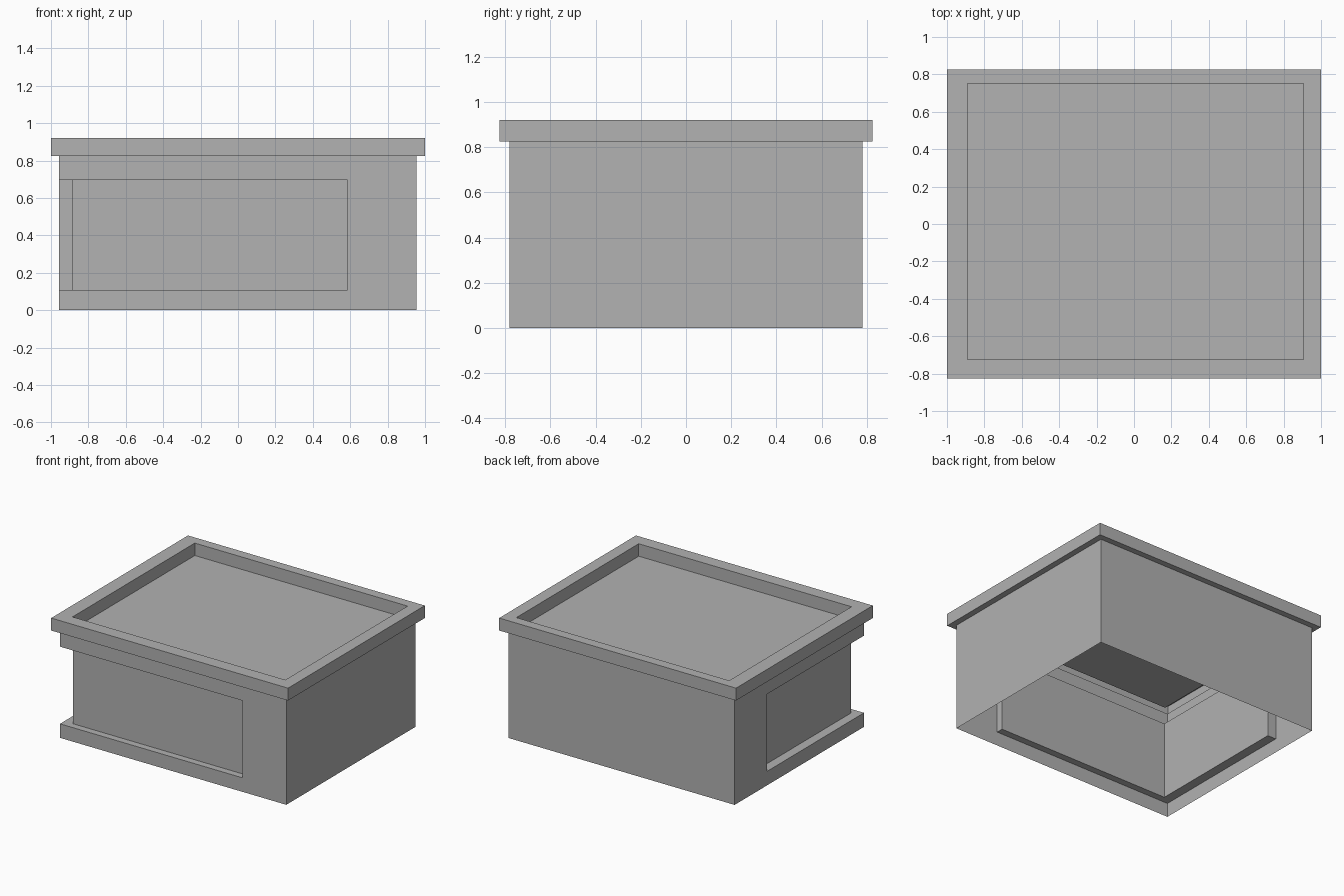
import bpy
import bmesh

default = bpy.data.objects.get("Cube")
if default:
    bpy.data.objects.remove(default, do_unlink=True)

GREY = (0.445, 0.445, 0.445, 1.0)
grey = bpy.data.materials.new("plain grey")
grey.use_nodes = True
grey.diffuse_color = GREY
grey.node_tree.nodes["Principled BSDF"].inputs["Base Color"].default_value = GREY


def rect(x0, x1, y0, y1):
    return [(x0, y0), (x1, y0), (x1, y1), (x0, y1)]


def ring(bm, outline, z):
    return [bm.verts.new((x, y, z)) for x, y in outline]


def bridge(bm, lower, upper):
    """Join two closed rings that have the same number of corners."""
    n = len(lower)
    for i in range(n):
        j = (i + 1) % n
        bm.faces.new((lower[i], lower[j], upper[j], upper[i]))


def finish(bm, name):
    bmesh.ops.remove_doubles(bm, verts=bm.verts[:], dist=0.0001)
    mesh = bpy.data.meshes.new(name)
    bm.to_mesh(mesh)
    bm.free()
    mesh.materials.append(grey)
    bpy.context.collection.objects.link(bpy.data.objects.new(name, mesh))


# Main dimensions
LEFT, RIGHT, FRONT, BACK = -0.957, 0.954, -0.78, 0.78
PANEL_X, PANEL_Y = 0.585, 0.39            # ends of the corner recess
INNER_X, INNER_Y = -0.885, -0.727         # recessed wall planes
PANEL_LOW, PANEL_HIGH = 0.107, 0.696
BODY_TOP, LID_TOP, TRAY_FLOOR = 0.825, 0.92, 0.825

# Body: open-bottomed shell whose front corner steps inward
front_end, side_end = (PANEL_X, FRONT), (LEFT, PANEL_Y)
plain = [front_end, (RIGHT, FRONT), (RIGHT, BACK), (LEFT, BACK), side_end]
corner = [(LEFT, FRONT)]
inset = [(LEFT, PANEL_Y), (INNER_X, PANEL_Y), (INNER_X, INNER_Y),
         (PANEL_X, INNER_Y), (PANEL_X, FRONT)]

bm = bmesh.new()
for outline, low, high in ((plain + corner, 0, PANEL_LOW),
                           (plain + inset[1:4], PANEL_LOW, PANEL_HIGH),
                           (plain + corner, PANEL_HIGH, BODY_TOP)):
    bridge(bm, ring(bm, outline, low), ring(bm, outline, high))

# Ledges below and above the recess, each split in two at the corner
for z, facing_up in ((PANEL_LOW, True), (PANEL_HIGH, False)):
    side, side_in, inner, front_in, front = ring(bm, inset, z)
    outer = ring(bm, corner, z)[0]
    for quad in ((side, outer, inner, side_in), (outer, front, front_in, inner)):
        bm.faces.new(quad if facing_up else quad[::-1])
finish(bm, "body_shell")

# Lid: overhang underside, outer band, rim, tray walls and tray floor
bm = bmesh.new()
edge = rect(-1, 1, -0.825, 0.825)
tray = rect(-0.89, 0.907, -0.725, 0.75)
levels = [(rect(LEFT, RIGHT, FRONT, BACK), BODY_TOP), (edge, BODY_TOP),
          (edge, LID_TOP), (tray, LID_TOP), (tray, TRAY_FLOOR)]
rings = [ring(bm, outline, z) for outline, z in levels]
for lower, upper in zip(rings, rings[1:]):
    bridge(bm, lower, upper)
bm.faces.new(rings[-1])
finish(bm, "lid_tray")
